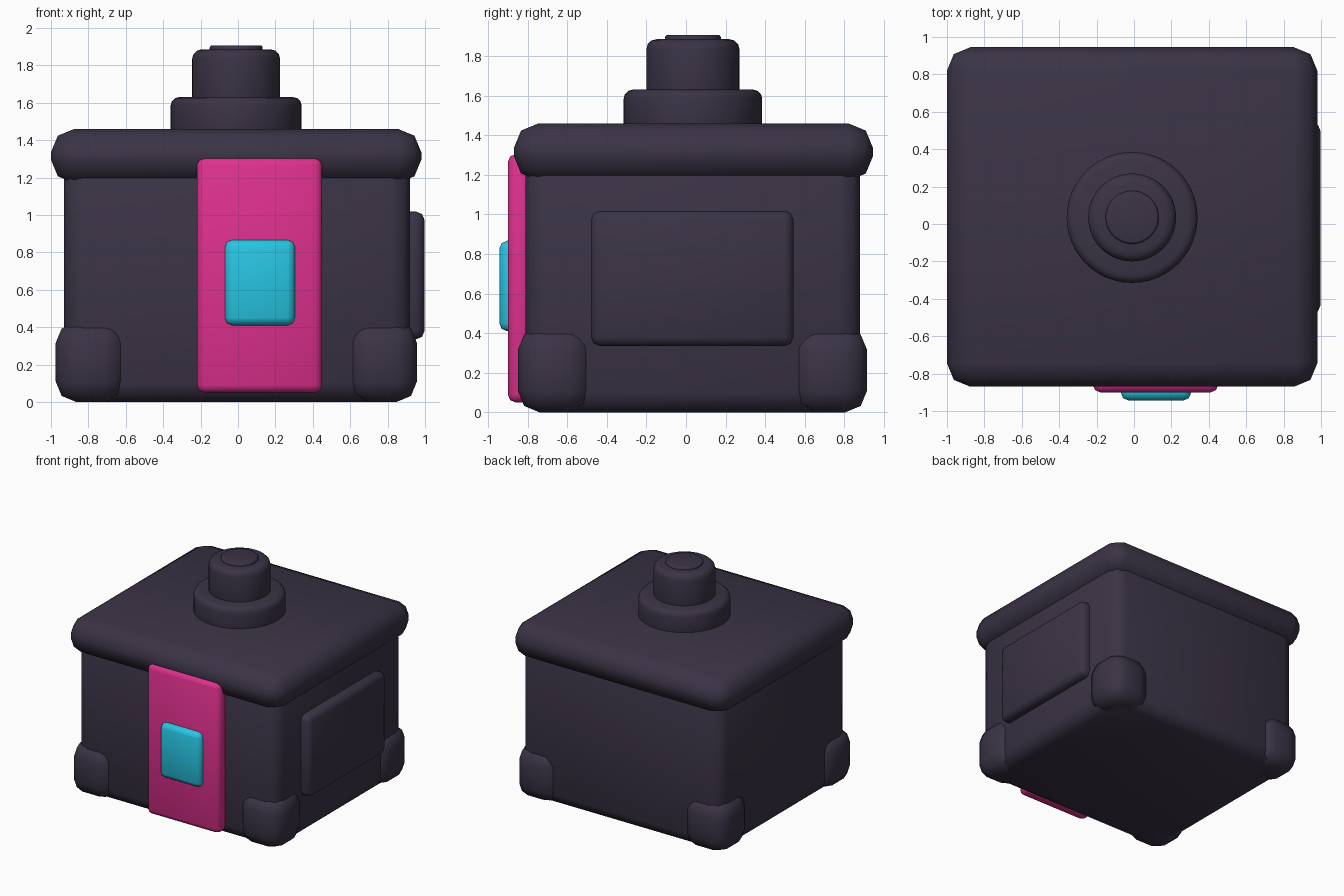
import bpy
import bmesh
from mathutils import Matrix, Vector

cube = bpy.data.objects.get("Cube")
if cube:
    bpy.data.objects.remove(cube, do_unlink=True)


def material(name, colour):
    mat = bpy.data.materials.new(name)
    mat.use_nodes = True
    rgba = (*colour, 1.0)
    mat.diffuse_color = rgba
    mat.node_tree.nodes["Principled BSDF"].inputs["Base Color"].default_value = rgba
    return mat


DARK = material("dark plum", (0.043, 0.033, 0.060))
PINK = material("hot pink", (0.73, 0.03, 0.27))
CYAN = material("bright cyan", (0.02, 0.56, 0.76))


def finish(name, bm, mat, bevel, segments, angle):
    """Turn a bmesh into a rounded, smooth-shaded object."""
    mesh = bpy.data.meshes.new(name)
    bm.to_mesh(mesh)
    bm.free()
    mesh.materials.append(mat)
    mesh.polygons.foreach_set("use_smooth", [True] * len(mesh.polygons))
    obj = bpy.data.objects.new(name, mesh)
    bpy.context.collection.objects.link(obj)
    mod = obj.modifiers.new("rounding", "BEVEL")
    mod.width = bevel
    mod.segments = segments
    mod.limit_method = "ANGLE"
    mod.angle_limit = angle
    return obj


def box(name, low, high, mat, bevel, segments=2):
    low, high = Vector(low), Vector(high)
    bm = bmesh.new()
    matrix = Matrix.Translation((low + high) / 2) @ Matrix.Diagonal((*(high - low), 1))
    bmesh.ops.create_cube(bm, size=1, matrix=matrix)
    return finish(name, bm, mat, bevel, segments, 0.5)


def disc(name, radius, bottom, top, bevel):
    bm = bmesh.new()
    bmesh.ops.create_cone(bm, cap_ends=True, segments=48, radius1=radius, radius2=radius,
                          depth=top - bottom,
                          matrix=Matrix.Translation((-0.01, 0.035, (bottom + top) / 2)))
    return finish(name, bm, DARK, bevel, 3, 0.5)


# Main box and overhanging lid
box("body", (-0.93, -0.81, 0), (0.92, 0.88, 1.3), DARK, 0.1)
box("lid", (-1, -0.87, 1.17), (0.98, 0.945, 1.46), DARK, 0.125)

# Corner feet
for side, x in (("right", (-0.975, -0.6)), ("left", (0.585, 0.957))):
    for end, y in (("front", (-0.85, -0.475)), ("back", (0.54, 0.915))):
        box(f"{end}_{side}_foot", (x[0], y[0], 0), (x[1], y[1], 0.425), DARK, 0.11)

# Front strap, buckle and side panel
box("front_strap", (-0.22, -0.9, 0.05), (0.45, -0.78, 1.305), PINK, 0.04)
box("buckle", (-0.07, -0.943, 0.41), (0.305, -0.85, 0.867), CYAN, 0.04)
box("side_panel", (0.85, -0.48, 0.335), (0.997, 0.543, 1.018), DARK, 0.045)

# Stepped knob on the lid
disc("knob_base", 0.35, 1.4, 1.63, 0.045)
disc("knob", 0.235, 1.55, 1.885, 0.05)
disc("knob_button", 0.142, 1.83, 1.907, 0.015)
